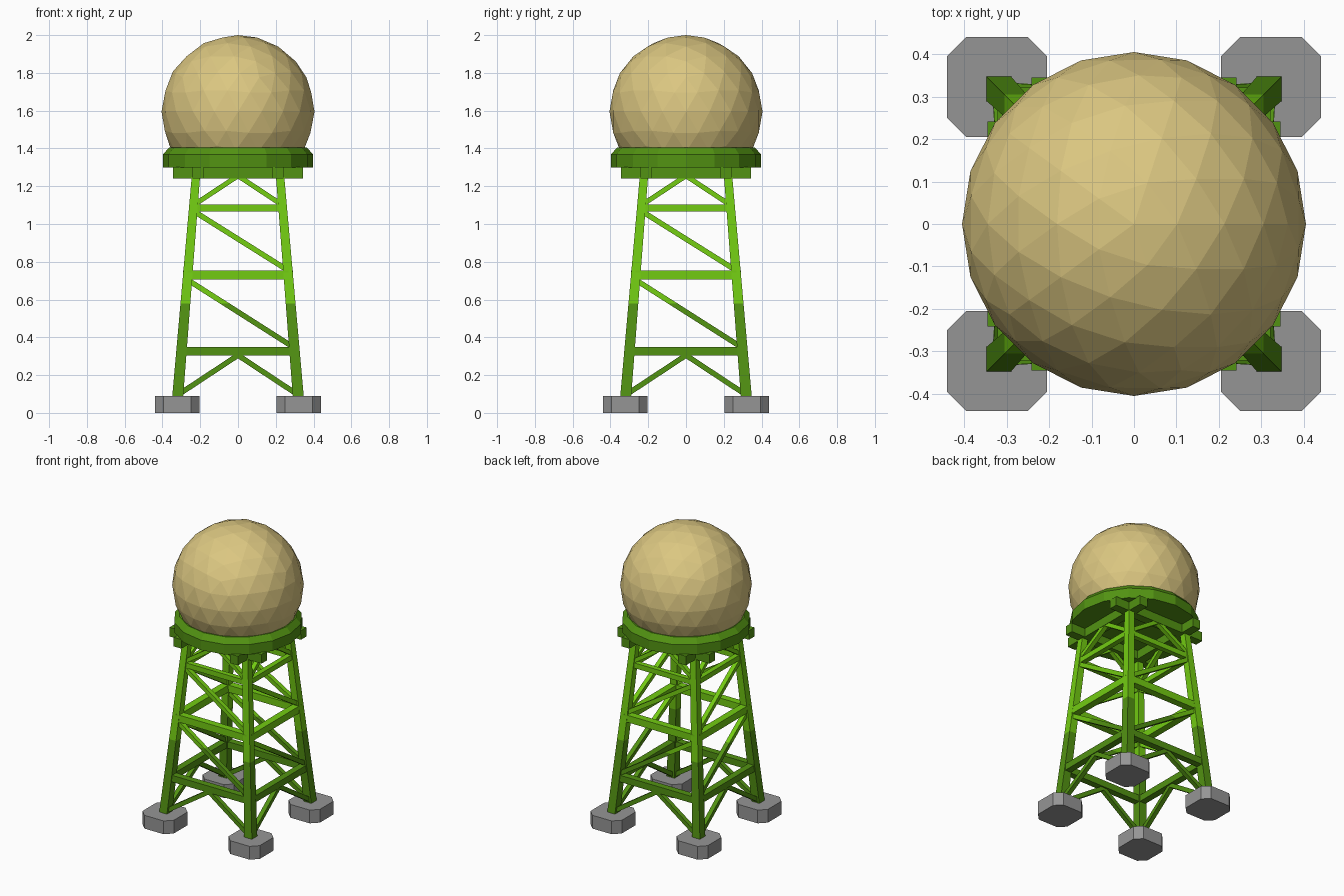
import bpy, bmesh, math
from mathutils import Vector, Matrix

if "Cube" in bpy.data.objects:
    bpy.data.objects.remove(bpy.data.objects["Cube"])


def material(name, rgb):
    m = bpy.data.materials.new(name)
    m.diffuse_color = (*rgb, 1)
    m.use_nodes = True
    m.node_tree.nodes["Principled BSDF"].inputs["Base Color"].default_value = m.diffuse_color
    return m


GREY = material("concrete grey", (0.30, 0.30, 0.30))
DARK = material("dark green", (0.085, 0.29, 0.006))
BRIGHT = material("bright green", (0.17, 0.60, 0.006))
SAND = material("sand", (0.71, 0.57, 0.22))
SPLIT = 0.58  # height where the green changes


def finish(bm, name, *mats):
    bmesh.ops.recalc_face_normals(bm, faces=bm.faces)
    me = bpy.data.meshes.new(name)
    bm.to_mesh(me)
    bm.free()
    for m in mats:
        me.materials.append(m)
    ob = bpy.data.objects.new(name, me)
    bpy.context.collection.objects.link(ob)
    return ob


def finish_two_tone(bm, name):
    bmesh.ops.bisect_plane(bm, geom=bm.verts[:] + bm.edges[:] + bm.faces[:],
                           plane_co=(0, 0, SPLIT), plane_no=(0, 0, 1))
    for f in bm.faces:
        f.material_index = int(f.calc_center_median().z > SPLIT)
    return finish(bm, name, DARK, BRIGHT)


def loft(bm, rings):
    """Closed solid through a list of point rings."""
    vs = [[bm.verts.new(p) for p in r] for r in rings]
    n = len(vs[0])
    for a, b in zip(vs, vs[1:]):
        for i in range(n):
            j = (i + 1) % n
            bm.faces.new((a[i], a[j], b[j], b[i]))
    bm.faces.new(vs[0][::-1])
    bm.faces.new(vs[-1])


def square(x, y, z, h):
    return [(x - h, y - h, z), (x + h, y - h, z), (x + h, y + h, z), (x - h, y + h, z)]


def bar(bm, a, b, thick, deep):
    """Rectangular bar from a to b, deep along the side's outward direction."""
    a, b = Vector(a), Vector(b)
    d = (b - a).normalized()
    out = Vector((0, 1, 0)) if abs(d.x) > abs(d.y) else Vector((1, 0, 0))
    out = (out - d * out.dot(d)).normalized()
    up = d.cross(out)
    rings = [[p + up * s * thick / 2 + out * t * deep / 2
              for s, t in ((-1, -1), (1, -1), (1, 1), (-1, 1))] for p in (a, b)]
    loft(bm, rings)


def c(z):
    """Distance of the leg centre line from the axis at height z."""
    return 0.319 - (z - 0.09) * 0.096 / 1.16


# Concrete feet and tapered legs
for sx in (-1, 1):
    for sy in (-1, 1):
        tag = ("left" if sx < 0 else "right") + ("_front" if sy < 0 else "_back")
        h, k = 0.1175, 0.0725
        octo = [(h, -k), (h, k), (k, h), (-k, h), (-h, k), (-h, -k), (-k, -h), (k, -h)]
        bm = bmesh.new()
        loft(bm, [[(sx * 0.3225 + x, sy * 0.3225 + y, z) for x, y in octo] for z in (0, 0.09)])
        finish(bm, "foot_" + tag, GREY)
        bm = bmesh.new()
        loft(bm, [square(sx * c(z), sy * c(z), z, w) for z, w in ((0.08, 0.029), (1.25, 0.022))])
        finish_two_tone(bm, "leg_" + tag)

# Lattice on the four sides: (u, z) start, (u, z) end in units of leg offset, thickness
braces = [((-1, 0.327), (1, 0.327), 0.045),
          ((-1, 0.73), (1, 0.73), 0.048),
          ((-1, 1.085), (1, 1.085), 0.035),
          ((-1, 0.705), (1, 0.345), 0.028),
          ((-1, 1.07), (1, 0.755), 0.028),
          ((-1, 0.095), (0, 0.305), 0.028),
          ((1, 0.095), (0, 0.305), 0.028),
          ((-1, 1.10), (0, 1.255), 0.026),
          ((1, 1.10), (0, 1.255), 0.026)]
for side in (-1, 1):
    for axis in "xy":
        bm = bmesh.new()
        for (u0, z0), (u1, z1), t in braces:
            pts = []
            for u, z in ((u0, z0), (u1, z1)):
                along, off = u * c(z), side * c(z)
                pts.append((along, off, z) if axis == "x" else (off, along, z))
            bar(bm, *pts, t, max(t, 0.03))
        name = {("x", -1): "front", ("x", 1): "back", ("y", -1): "left", ("y", 1): "right"}[axis, side]
        finish_two_tone(bm, "lattice_" + name)

# Crossed beams under the platform
for s in (-1, 1):
    for axis in "xy":
        size = (0.69, 0.058, 0.062) if axis == "x" else (0.058, 0.69, 0.062)
        pos = (0, s * 0.212, 1.272) if axis == "x" else (s * 0.212, 0, 1.272)
        bm = bmesh.new()
        bmesh.ops.create_cube(bm, size=1, matrix=Matrix.Translation(pos) @ Matrix.Diagonal((*size, 1)))
        finish(bm, f"beam_{axis}_{'a' if s < 0 else 'b'}", DARK)

# Round platform with a chamfered top
bm = bmesh.new()
N = 16
loft(bm, [[(r * math.cos(i * math.tau / N), r * math.sin(i * math.tau / N), z) for i in range(N)]
          for r, z in ((0.397, 1.30), (0.397, 1.368), (0.365, 1.405))])
finish(bm, "platform", DARK)

# Faceted dome, cut off inside the platform
bm = bmesh.new()
bmesh.ops.create_icosphere(bm, subdivisions=3, radius=0.405, matrix=Matrix.Translation((0, 0, 1.595)))
bmesh.ops.bisect_plane(bm, geom=bm.verts[:] + bm.edges[:] + bm.faces[:],
                       plane_co=(0, 0, 1.35), plane_no=(0, 0, -1), clear_outer=True)
bmesh.ops.holes_fill(bm, edges=[e for e in bm.edges if e.is_boundary])
finish(bm, "dome", SAND)
